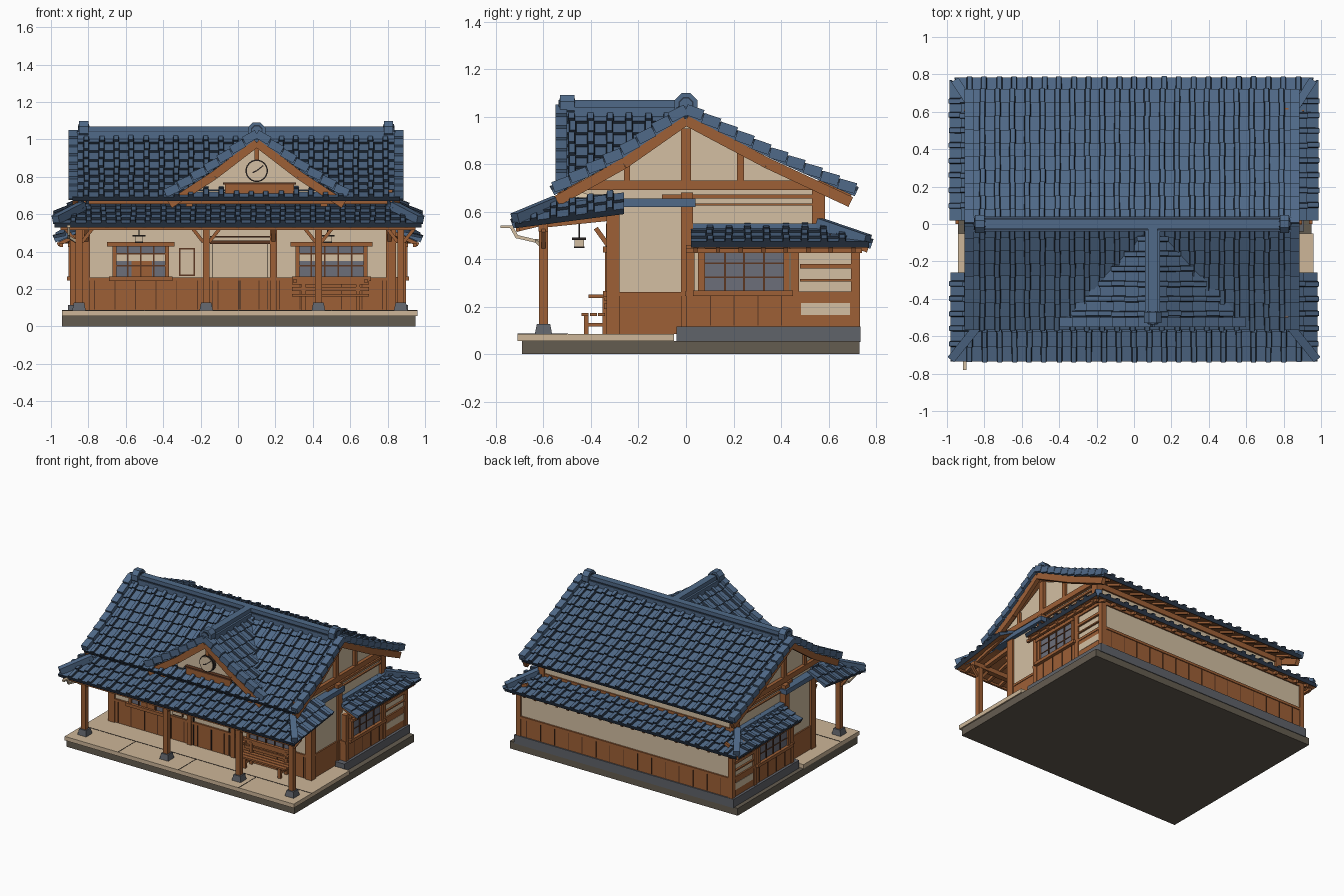
import bpy, bmesh, math, random
from mathutils import Vector as V

if "Cube" in bpy.data.objects:
    bpy.data.objects.remove(bpy.data.objects["Cube"])
random.seed(4)

# ---- colours
NAMES, MATS = [], []
def colour(name, *rgb):
    m = bpy.data.materials.new(name)
    m.diffuse_color = [((c / 255 + .055) / 1.055) ** 2.4 for c in rgb] + [1]
    m.use_nodes = True
    m.node_tree.nodes["Principled BSDF"].inputs["Base Color"].default_value = m.diffuse_color
    MATS.append(m)
    return len(MATS) - 1
TILE = colour("blue_tile", 80, 106, 137)
TDARK = colour("dark_tile", 44, 57, 74)
WOOD = colour("brown_wood", 158, 96, 54)
DWOOD = colour("dark_wood", 92, 55, 34)
PLASTER = colour("cream_plaster", 211, 191, 162)
PAVE = colour("paving", 205, 182, 152)
BASE = colour("base_concrete", 100, 92, 80)
STONE = colour("grey_stone", 96, 99, 106)
GLASS = colour("window_glass", 108, 110, 122)
INK = colour("ink", 42, 36, 34)

# ---- helpers
def finish(name, bm):
    bmesh.ops.recalc_face_normals(bm, faces=bm.faces)
    me = bpy.data.meshes.new(name)
    bm.to_mesh(me)
    bm.free()
    for m in MATS:
        me.materials.append(m)
    ob = bpy.data.objects.new(name, me)
    bpy.context.collection.objects.link(ob)

def loft(bm, ra, rb, sides, cap):
    a, b = [bm.verts.new(p) for p in ra], [bm.verts.new(p) for p in rb]
    n = len(a)
    for i in range(n):
        j = (i + 1) % n
        bm.faces.new((a[i], a[j], b[j], b[i])).material_index = sides[i]
    bm.faces.new(a[::-1]).material_index = cap
    bm.faces.new(b).material_index = sides[-1]

def boxes(name, mat, items, mirror=False):
    bm = bmesh.new()
    if mirror:
        items = items + [(-b[1], -b[0]) + tuple(b[2:]) for b in items]
    for x0, x1, y0, y1, z0, z1 in items:
        r = [[(x, y, z) for x, y in ((x0, y0), (x1, y0), (x1, y1), (x0, y1))] for z in (z0, z1)]
        loft(bm, r[0], r[1], [mat] * 4, mat)
    finish(name, bm)

def beams(name, mat, items, mirror=False):
    bm = bmesh.new()
    if mirror:
        f = lambda p: (-p[0], p[1], p[2])
        items = items + [(f(a), f(b), w, h) for a, b, w, h in items]
    for a, b, w, h in items:
        a, b = V(a), V(b)
        t = (b - a).normalized()
        s = t.cross(V((0, 0, 1)))
        s = s.normalized() if s.length > 1e-3 else V((1, 0, 0))
        n = s.cross(t)
        ring = [s * (i * w / 2) + n * (j * h / 2) for i, j in ((-1, -1), (1, -1), (1, 1), (-1, 1))]
        loft(bm, [a + r for r in ring], [b + r for r in ring], [mat] * 4, mat)
    finish(name, bm)

def prism(name, mat, pts, axis, a0, a1):
    bm = bmesh.new()
    f = (lambda p, a: (a, p[0], p[1])) if axis == 'x' else (lambda p, a: (p[0], a, p[1]))
    loft(bm, [f(p, a0) for p in pts], [f(p, a1) for p in pts], [mat] * len(pts), mat)
    finish(name, bm)

def disc(name, mat, c, axis, r, d, n=8):
    i = 0 if axis == 'x' else 1
    q = [2 * math.pi * (k + .5) / n for k in range(n)]
    prism(name, mat, [(c[1 - i] + r * math.cos(t), c[2] + r * math.sin(t)) for t in q], axis, c[i] - d / 2, c[i] + d / 2)

def at(prof, f):
    seg = [math.dist(prof[i], prof[i + 1]) for i in range(len(prof) - 1)]
    s = f * sum(seg)
    for i, L in enumerate(seg):
        if s <= L + 1e-6:
            return [prof[i][k] + (prof[i + 1][k] - prof[i][k]) * s / L for k in (0, 1)]
        s -= L

# stepped rows of tiles with raised ribs, top to eave
def roof(name, org, u, o, prof, rows, lo, hi, step=.08):
    bm = bmesh.new()
    org, u, o, Z = V(org), V(u), V(o), V((0, 0, 1))
    for i in range(rows):
        (d1, z1), (d0, z0) = at(prof, i / rows), at(prof, (i + 1) / rows)
        L = math.dist((d0, z0), (d1, z1))
        n = o * ((z1 - z0) / L) + Z * ((d0 - d1) / L)
        P = lambda a, d, z, h: org + u * a + o * d + Z * z + n * h
        def ring(d, z, h):
            a, b = lo(d), max(hi(d), lo(d) + .005)
            return [P(a, d, z, -.012), P(b, d, z, -.012), P(b, d, z, h), P(a, d, z, h)]
        loft(bm, ring(d0, z0, .014), ring(d1, z1, .001), [WOOD, TILE, TILE, TILE], TDARK)
        dm = (d0 + d1) / 2
        for k in range(-14, 15):
            a = k * step + random.uniform(-.003, .003)
            if lo(dm) + .012 < a < hi(dm) - .012:
                h = random.uniform(-.002, .003)
                rib = lambda d, z, b: [P(a + x, d, z, y) for x, y in
                      ((-.018, b - .01), (-.012, b + .014 + h), (.012, b + .014 + h), (.018, b - .01))]
                loft(bm, rib(d0, z0, .014), rib(d1, z1, .003), [TDARK, TILE, TDARK, TILE], TDARK)
    finish(name, bm)

def edge_tiles(prof, f, n, w=.05, h=.045, lift=.012):
    out = []
    for i in range(n):
        a, b = V(f(*at(prof, i / n))), V(f(*at(prof, (i + 1) / n)))
        out.append((a, b + V((0, 0, lift)), w, h))
    return out

# ---- ground works
boxes("base", BASE, [(-.94, .95, -.69, .73, 0, .055)])
boxes("platform", PAVE, [(-.94, .96, -.71, -.05, .055, .085)])
boxes("platform_joints", INK, [(-.94, .96, -.5, -.497, .085, .087)] + [(x, x + .003, -.71, -.5, .085, .087) for x in (-.5, 0, .5)])
boxes("plinth", STONE, [(-.91, .91, -.04, .735, .05, .115)])

# ---- walls
boxes("front_wall", PLASTER, [(-.83, .83, -.32, .02, .085, .63)])
boxes("rear_wall", PLASTER, [(-.885, .885, .01, .72, .1, .46)])
prism("upper_wall", PLASTER, [(-.32, .45), (.57, .45), (.57, .70), (0, .96), (-.5, .7), (-.32, .64)], 'x', -.8, .8)
boxes("wainscot", WOOD, [(-.835, .835, -.326, .02, .085, .25), (-.891, .891, .0, .726, .115, .25)])
boxes("wainscot_rails", WOOD, [(-.84, .84, -.333, .02, .245, .262), (-.896, .896, -.005, .732, .245, .264)])
gaps = [(x, x + .005, -.329, -.32, .09, .245) for x in [-.77 + i * .11 for i in range(15)]]
gaps += [(x, x + .005, .72, .729, .12, .245) for x in [-.8 + i * .115 for i in range(15)]]
boxes("wainscot_joints", DWOOD, gaps)
boxes("side_joints", DWOOD, [(.885, .894, y, y + .005, .12, .245) for y in (.1, .2, .3, .4)], True)
boxes("wall_posts", WOOD, [(.79, .845, -.335, -.28, .085, .63), (.79, .845, -.02, .03, .1, .68), (.86, .897, .0, .035, .115, .46),
      (.86, .897, .695, .732, .115, .46), (.86, .897, .44, .475, .115, .46), (.77, .82, .53, .585, .46, .7)], True)
boxes("front_posts", WOOD, [(x - .018, x + .018, -.337, -.3, .085, .55) for x in (-.17, .19)])
boxes("wall_beams", WOOD, [(-.84, .84, -.335, -.3, .52, .56), (-.89, .89, .7, .73, .435, .46), (-.81, .81, .56, .582, .66, .70),
      (-.8, .8, -.53, -.49, .655, .69), (-.81, .81, .56, .578, .53, .55)])
boxes("side_beams", WOOD, [(.8, .825, -.5, .62, .69, .73), (.8, .815, -.1, .57, .655, .672), (.88, .895, .02, .72, .44, .46),
      (.8, .825, -.02, .02, .73, .95), (.8, .82, .215, .245, .73, .85), (.8, .82, -.26, -.235, .73, .82), (.8, .815, .03, .55, .625, .634)], True)

# ---- side windows and panels
boxes("side_glass", GLASS, [(.885, .892, .07, .42, .265, .44)], True)
boxes("side_window_frame", WOOD, [(.885, .905, .05, .08, .25, .45), (.885, .905, .41, .435, .25, .45), (.885, .91, .04, .44, .425, .447),
      (.885, .915, .03, .45, .245, .268)], True)
boxes("side_window_bars", DWOOD, [(.885, .898, y, y + .008, .26, .44) for y in (.16, .24, .325)] +
      [(.885, .896, .07, .42, z, z + .006) for z in (.32, .38)], True)
boxes("side_panels", PLASTER, [(.885, .8935, .485, .69, .165, .215)], True)
boxes("side_panel_rails", WOOD, [(.885, .9, .48, .7, .36, .38), (.885, .898, .48, .7, .305, .315)], True)

# ---- front windows, door, notice board
for nm, x0, x1, n in (("left_window", -.66, -.38, 4), ("right_window", .32, .68, 5)):
    boxes(nm + "_glass", GLASS, [(x0, x1, -.327, -.32, .262, .43)])
    boxes(nm + "_blind", PLASTER, [(x0, x1, -.3285, -.32, .35, .385)])
    boxes(nm + "_frame", WOOD, [(x0 - .04, x1 + .04, -.35, -.32, .428, .452), (x0 - .03, x1 + .03, -.35, -.32, .243, .266),
          (x0 - .012, x0 + .01, -.34, -.32, .26, .43), (x1 - .01, x1 + .012, -.34, -.32, .26, .43)])
    w = (x1 - x0) / n
    boxes(nm + "_bars", DWOOD, [(x0 + i * w - .004, x0 + i * w + .004, -.335, -.32, .26, .43) for i in range(1, n)] +
          [(x0, x1, -.334, -.32, z, z + .007) for z in (.32, .385)])
boxes("ticket_shutter", WOOD, [(-.57, -.46, -.333, -.32, .266, .35)])
boxes("door_lintel", DWOOD, [(-.15, .17, -.338, -.32, .44, .46), (-.15, .17, -.336, -.32, .475, .483)])
boxes("door_split", INK, [(.008, .013, -.331, -.32, .09, .25), (-.14, -.136, -.331, -.32, .09, .44), (.155, .159, -.331, -.32, .09, .44)])
boxes("notice_frame", DWOOD, [(-.315, -.23, -.328, -.32, .27, .42)])
boxes("notice_paper", PLASTER, [(-.308, -.237, -.331, -.32, .278, .412)])

# ---- main roof
CX = -.01
back = [(0, 1.02), (.36, .835), (.715, .675)]
front = [(0, 1.02), (.28, .83), (.56, .68)]
w_main = (lambda d: -.875, lambda d: .875)
roof("main_roof_back", (CX, 0, 0), (1, 0, 0), (0, 1, 0), back, 10, *w_main)
roof("main_roof_front", (CX, 0, 0), (1, 0, 0), (0, -1, 0), front, 8, *w_main)
verge, barge = [], []
for s in (-1, 1):
    x = CX + s * .87
    verge += edge_tiles(back, lambda d, z: (x, d, z + .01), 10) + edge_tiles(front, lambda d, z: (x, -d, z + .01), 8)
    x2 = CX + s * .86
    barge += edge_tiles(back, lambda d, z: (x2, d * .97, z - .035), 2, .03, .045, 0)
    barge += edge_tiles(front, lambda d, z: (x2, -d * .97, z - .035), 2, .03, .045, 0)
beams("verge_tiles", TILE, verge)
beams("barge_boards", WOOD, barge)
boxes("main_ridge", TILE, [(-.86, .84, -.04, .04, 1.0, 1.04), (-.84, .82, -.026, .026, 1.04, 1.07)])
boxes("main_ridge_joint", TDARK, [(-.862, .842, -.034, .034, 1.037, 1.043)])
for s in (-1, 1):
    disc("ridge_end", TILE, (CX + s * .815, 0, 1.05), 'x', .052, .05)
    disc("ridge_end_face", TDARK, (CX + s * .815, 0, 1.05), 'x', .034, .056)
    disc("ridge_end_boss", TILE, (CX + s * .815, 0, 1.05), 'x', .027, .062)

# ---- front gable
GX = .1
gab = [(0, 1.02), (.24, .845), (.49, .69)]
vg, bg = [], []
for s in (-1, 1):
    roof("gable_roof", (GX, 0, 0), (0, 1, 0), (s, 0, 0), gab, 7, lambda d: -.54, lambda d: -1.1 * d + .03)
    vg += edge_tiles(gab, lambda d, z: (GX + s * d, -.525, z + .01), 7)
    bg += edge_tiles(gab, lambda d, z: (GX + s * d * .95, -.525, z - .038), 2, .03, .045, 0)
beams("gable_verge_tiles", TILE, vg)
beams("gable_barge_boards", WOOD, bg)
boxes("gable_ridge", TILE, [(GX - .04, GX + .04, -.53, 0, 1.0, 1.04), (GX - .026, GX + .026, -.5, 0, 1.04, 1.07)])
disc("gable_ridge_end", TILE, (GX, -.5, 1.045), 'y', .05, .06)
disc("gable_ridge_face", TDARK, (GX, -.5, 1.045), 'y', .034, .066)
disc("gable_ridge_boss", TILE, (GX, -.5, 1.045), 'y', .027, .072)
prism("gable_wall", PLASTER, [(GX - .4, .66), (GX + .4, .66), (GX + .36, .72), (GX, .96), (GX - .36, .72)], 'y', -.49, -.3)
boxes("gable_struts", WOOD, [(x - .018, x + .018, -.52, -.48, .64, .73) for x in (GX - .36, GX + .36)] + [(GX - .012, GX + .012, -.51, -.48, .88, .97)])
boxes("sign_board", WOOD, [(-.07, .3, -.515, -.49, .665, .762)])
boxes("sign_trim", DWOOD, [(-.08, .31, -.52, -.49, .758, .77)])
disc("clock_rim", INK, (GX, -.5, .832), 'y', .06, .03, 20)
disc("clock_face", PLASTER, (GX, -.503, .832), 'y', .053, .032, 20)
beams("clock_hands", INK, [((GX, -.521, .832), (GX + .035, -.521, .86), .004, .006), ((GX, -.521, .832), (GX - .022, -.521, .822), .004, .007)])

# ---- porch roof with hipped returns
porch = [(.33, .655), (.5, .625), (.73, .54)]
hip = lambda d: .84 + .14 * max(0, (d - .53) / .2)
roof("porch_roof", (0, 0, 0), (1, 0, 0), (0, -1, 0), porch, 5, lambda d: -hip(d), hip)
low = [(.56, .53), (.78, .455)]
hip2 = lambda d: .83 + .13 * (d - .56) / .22
roof("rear_low_roof", (0, 0, 0), (1, 0, 0), (0, 1, 0), low, 3, lambda d: -hip2(d), hip2)
for s in (-1, 1):
    roof("porch_return", (0, -.72, 0), (0, 1, .13), (s, 0, 0), [(.83, .62), (.975, .54)], 2,
         lambda d: max(0, (.975 - d) * 1.2), lambda d: .46)
    roof("side_low_roof", (0, .02, 0), (0, 1, 0), (s, 0, 0), [(.8, .535), (.98, .46)], 3,
         lambda d: 0, lambda d: .56 + .19 * (d - .8) / .18)
beams("hip_rolls", TILE, [((.83, -.54, .645), (.975, -.72, .57), .045, .045), ((.82, .56, .55), (.955, .765, .48), .045, .045)], True)
boxes("return_flashing", TILE, [(.8, .86, -.5, .04, .62, .655), (.8, .84, .0, .56, .525, .55)], True)

# ---- porch timber
cols = (-.85, -.17, .43, .87)
boxes("porch_columns", WOOD, [(x - .018, x + .018, -.618, -.582, .1, .55) for x in cols])
bm = bmesh.new()
for x in cols:
    sq = lambda r, z: [(x + i * r, -.6 + j * r, z) for i, j in ((-1, -1), (1, -1), (1, 1), (-1, 1))]
    loft(bm, sq(.036, .085), sq(.028, .127), [STONE] * 4, STONE)
finish("column_bases", bm)
boxes("porch_beam", WOOD, [(-.93, .93, -.62, -.58, .515, .55), (-.95, .95, -.715, -.7, .515, .53)])
beams("porch_rafters", WOOD, [((x * .1, -.32, .62), (x * .1, -.715, .525), .02, .022) for x in range(-9, 10)])
beams("porch_braces", WOOD, [((x + s * .015, -.6, .45), (x + s * .07, -.6, .52), .018, .018) for x in cols for s in (-1, 1)] +
      [((x, -.33, .46), (x, -.38, .53), .02, .02) for x in (-.81, -.17, .19, .81)])
beams("porch_ties", WOOD, [((x, -.33, .575), (x, -.62, .545), .03, .03) for x in (-.82, -.17, .43, .82)])
beams("low_roof_rafters", WOOD, [((.82, .04 + i * .095, .505), (.965, .04 + i * .095, .437), .018, .02) for i in range(8)], True)
beams("rear_rafters", WOOD, [((x * .09, .6, .495), (x * .09, .765, .437), .018, .02) for x in range(-10, 11)])
boxes("low_roof_purlins", WOOD, [(.935, .955, -.0, .74, .425, .445)], True)
beams("upper_rafters", WOOD, [((x * .1, .56, .725), (x * .1, .695, .665), .018, .02) for x in range(-8, 9)])

# ---- bench
boxes("bench_slats", WOOD, [(.29, .7, y, y + .03, .16, .173) for y in (-.44, -.405, -.37)] +
      [(.29, .7, -.345, -.335, z, z + .022) for z in (.19, .225)])
boxes("bench_legs", WOOD, [(x, x + .022, y, y + .02, .085, z) for x in (.34, .63) for y, z in ((-.43, .16), (-.352, .25))] +
      [(x, x + .02, -.41, -.335, .235, .25) for x in (.295, .675)] + [(x, x + .015, -.42, -.34, .115, .13) for x in (.343, .633)])

# ---- hanging lanterns and side lamp
for x in (-.53, .48):
    boxes("lantern_frame", INK, [(x - .003, x + .003, -.453, -.447, .49, .58), (x - .035, x + .035, -.48, -.42, .48, .49),
          (x - .022, x + .022, -.472, -.428, .447, .453)])
    boxes("lantern_glass", PLASTER, [(x - .02, x + .02, -.47, -.43, .453, .48)])
boxes("lamp_head", PLASTER, [(-.915, -.895, -.78, -.72, .53, .542)])
beams("lamp_arm", PLASTER, [((-.905, -.735, .535), (-.905, -.71, .49), .014, .014), ((-.905, -.715, .495), (-.905, -.63, .475), .014, .014),
      ((-.905, -.63, .478), (-.86, -.6, .45), .014, .014)])
